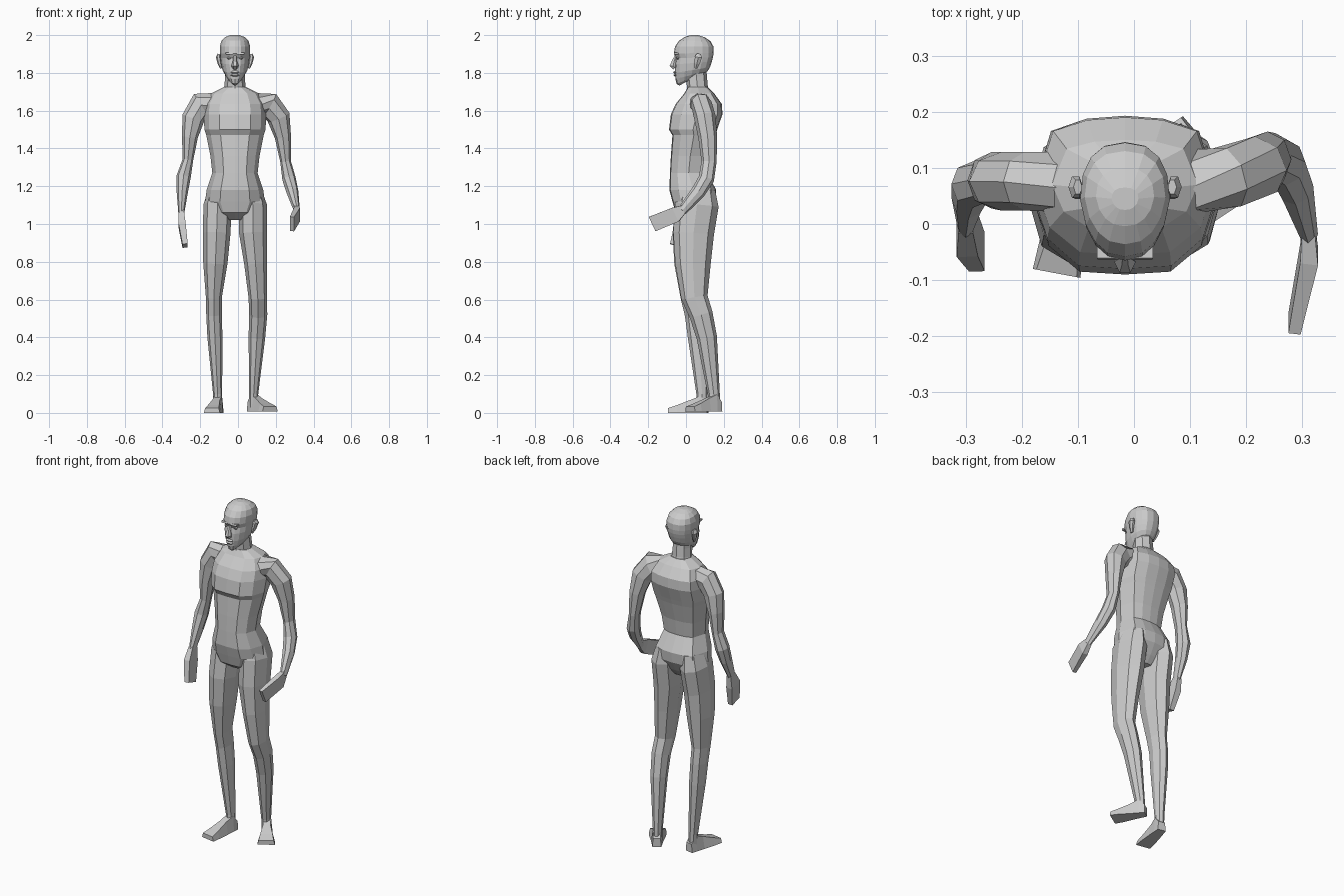
import bpy, bmesh, math
from mathutils import Vector

CX = -0.016  # body midline


def skin(name, rings):
    """Join equal-length rings of points into one closed flat-faced mesh."""
    bm = bmesh.new()
    loops = [[bm.verts.new(p) for p in r] for r in rings]
    n = len(loops[0])
    for a, b in zip(loops, loops[1:]):
        for i in range(n):
            j = (i + 1) % n
            bm.faces.new((a[i], a[j], b[j], b[i]))
    bm.faces.new(loops[0])
    bm.faces.new(loops[-1])
    bmesh.ops.recalc_face_normals(bm, faces=bm.faces)
    me = bpy.data.meshes.new(name)
    bm.to_mesh(me)
    bm.free()
    ob = bpy.data.objects.new(name, me)
    bpy.context.collection.objects.link(ob)
    return ob


def limb(name, path, sides=8):
    """Tube along a path of (x, y, z, half width, half depth)."""
    pts = [Vector(p[:3]) for p in path]
    rings = []
    for i, p in enumerate(path):
        t = (pts[min(i + 1, len(pts) - 1)] - pts[max(i - 1, 0)]).normalized()
        u = Vector((1, 0, 0))
        u = (u - u.dot(t) * t).normalized()
        v = t.cross(u)
        angles = [2 * math.pi * k / sides for k in range(sides)]
        rings.append([pts[i] + u * p[3] * math.cos(a) + v * p[4] * math.sin(a) for a in angles])
    return skin(name, rings)


def slab(name, path):
    """Flat rectangular bar along (x, y, z, half width, half depth)."""
    pts = [Vector(p[:3]) for p in path]
    t = (pts[-1] - pts[0]).normalized()
    u = Vector((1, 0, 0))
    u = (u - u.dot(t) * t).normalized()
    v = t.cross(u)
    return skin(name, [[c + u * p[3] * a + v * p[4] * b
                        for a, b in ((1, 1), (-1, 1), (-1, -1), (1, -1))]
                       for c, p in zip(pts, path)])


def foot(name, heel, toe, half_w, z0):
    """Wedge foot from heel to toe on the ground."""
    h, t = Vector((*heel, z0)), Vector((*toe, z0))
    side = (t - h).normalized().cross(Vector((0, 0, 1)))
    rings = []
    for f, w, top_w, ht in ((-.06, .024, .02, .05), (.12, .028, .022, .09),
                            (.38, .034, .02, .07), (.75, half_w * .95, half_w * .7, .042),
                            (1, half_w, half_w * .85, .026)):
        c = h.lerp(t, f)
        up = Vector((0, 0, ht))
        rings.append([c - side * w, c + side * w, c + side * top_w + up, c - side * top_w + up])
    return skin(name, rings)


# torso: z, half width, front y, back y
HALF = ((0, 0), (.5, .02), (.84, .2), (1, .5), (.8, .9), (.42, .98), (0, 1))
rows = ((1.02, .05, .0, .09), (1.06, .12, -.055, .12), (1.12, .158, -.072, .155),
        (1.18, .15, -.088, .16), (1.27, .12, -.085, .113), (1.36, .13, -.08, .125),
        (1.47, .152, -.072, .155), (1.50, .162, -.09, .165), (1.58, .165, -.08, .193),
        (1.635, .16, -.055, .19), (1.69, .13, -.01, .15), (1.725, .06, .01, .115))
rings = []
for z, w, f, b in rows:
    half = [(x * w, f + y * (b - f), z) for x, y in HALF]
    ring = half + [(-x, y, q) for x, y, q in half[-2:0:-1]]
    rings.append([(CX + x, y, q) for x, y, q in ring])
skin("torso", rings)

# neck
limb("neck", [(CX, .065, 1.68, .068, .06), (CX, .06, 1.73, .056, .055),
              (CX, .055, 1.78, .052, .056), (CX, .05, 1.84, .052, .055)])

# head: front z, back z, half width, front y, back y
rows = ((1.733, 1.79, .02, -.035, .07), (1.742, 1.80, .036, -.05, .10),
        (1.768, 1.81, .052, -.056, .115), (1.80, 1.83, .066, -.058, .127),
        (1.845, 1.86, .074, -.058, .137), (1.878, 1.883, .076, -.052, .143),
        (1.902, 1.907, .079, -.065, .146), (1.94, 1.94, .08, -.058, .145),
        (1.972, 1.968, .072, -.036, .13), (1.991, 1.988, .052, -.004, .1),
        (2.0, 2.0, .024, .025, .065))
rings = []
for zf, zb, w, f, b in rows:
    ring = []
    for k in range(16):
        a = 2 * math.pi * k / 16
        s, c = math.sin(a), math.cos(a)  # c = 1 at the face
        x = math.copysign(abs(s) ** .8, s) * w * (1 - .18 * max(c, 0))
        m = (1 - math.copysign(abs(c) ** .85, c)) / 2
        ring.append((CX + x, f + m * (b - f), zf + m * (zb - zf)))
    rings.append(ring)
skin("head", rings)

# nose and lips
limb("nose", [(CX, -.05, 1.895, .008, .008), (CX, -.062, 1.865, .011, .013),
              (CX, -.068, 1.838, .019, .022), (CX, -.058, 1.826, .015, .014)], 6)
for name, z, d in (("upper_lip", 1.803, .012), ("lower_lip", 1.788, .010)):
    limb(name, [(CX, -.056, z + .007, .014, .006), (CX, -.058, z, .024, d),
                (CX, -.056, z - .006, .014, .005)], 6)

# paired brows, eyes and ears
for s, side in ((-1, "left"), (1, "right")):
    slab(side + "_brow", [(CX + s * .03, -.048, 1.907, .02, .013),
                          (CX + s * .03, -.049, 1.897, .018, .015)])
    limb(side + "_eye", [(CX + s * .029, -.042, 1.885, .008, .005),
                         (CX + s * .029, -.042, 1.879, .014, .010),
                         (CX + s * .029, -.042, 1.872, .008, .005)], 6)
    limb(side + "_ear", [(CX + s * .074, .052, 1.825, .006, .008),
                         (CX + s * .082, .058, 1.85, .010, .016),
                         (CX + s * .088, .066, 1.883, .013, .022),
                         (CX + s * .084, .066, 1.9, .008, .014)], 6)

# arms: shoulder to wrist, then hand
limb("right_arm", [(.09, .075, 1.635, .06, .06), (.165, .083, 1.63, .072, .055),
                   (.215, .1, 1.565, .062, .057), (.238, .115, 1.46, .043, .05),
                   (.252, .122, 1.33, .028, .04), (.27, .108, 1.24, .036, .042),
                   (.288, .065, 1.17, .032, .038), (.312, -.02, 1.07, .016, .026)])
slab("right_hand", [(.311, -.012, 1.078, .012, .022), (.312, -.055, 1.05, .016, .04),
                    (.286, -.178, 1.0, .011, .042)])
limb("left_arm", [(-.12, .075, 1.635, .06, .055), (-.195, .076, 1.63, .07, .052),
                  (-.237, .076, 1.56, .06, .052), (-.255, .078, 1.46, .042, .05),
                  (-.265, .078, 1.34, .028, .04), (-.288, .07, 1.25, .038, .042),
                  (-.295, .045, 1.17, .03, .038), (-.300, .0, 1.06, .016, .026)])
slab("left_hand", [(-.300, .005, 1.07, .013, .022), (-.297, -.02, 1.0, .019, .04),
                   (-.28, -.05, .885, .014, .036)])

# legs: hip to ankle
limb("right_leg", [(.068, .06, 1.18, .055, .095), (.078, .058, 1.10, .075, .115),
                   (.08, .04, .95, .074, .108), (.093, .037, .79, .06, .094),
                   (.105, .045, .61, .049, .07), (.107, .08, .52, .048, .062),
                   (.1, .11, .4, .044, .054), (.083, .147, .1, .024, .032),
                   (.083, .15, .03, .024, .03)])
limb("left_leg", [(-.1, .06, 1.18, .055, .095), (-.108, .058, 1.10, .075, .112),
                  (-.113, .035, .95, .073, .106), (-.12, .032, .79, .064, .094),
                  (-.128, .04, .61, .042, .068), (-.127, .056, .52, .041, .062),
                  (-.122, .066, .4, .04, .056), (-.108, .085, .1, .024, .03),
                  (-.107, .085, .03, .024, .028)])

# feet
foot("right_foot", (.073, .17), (.17, .022), .048, .008)
foot("left_foot", (-.102, .103), (-.138, -.088), .043, 0)
